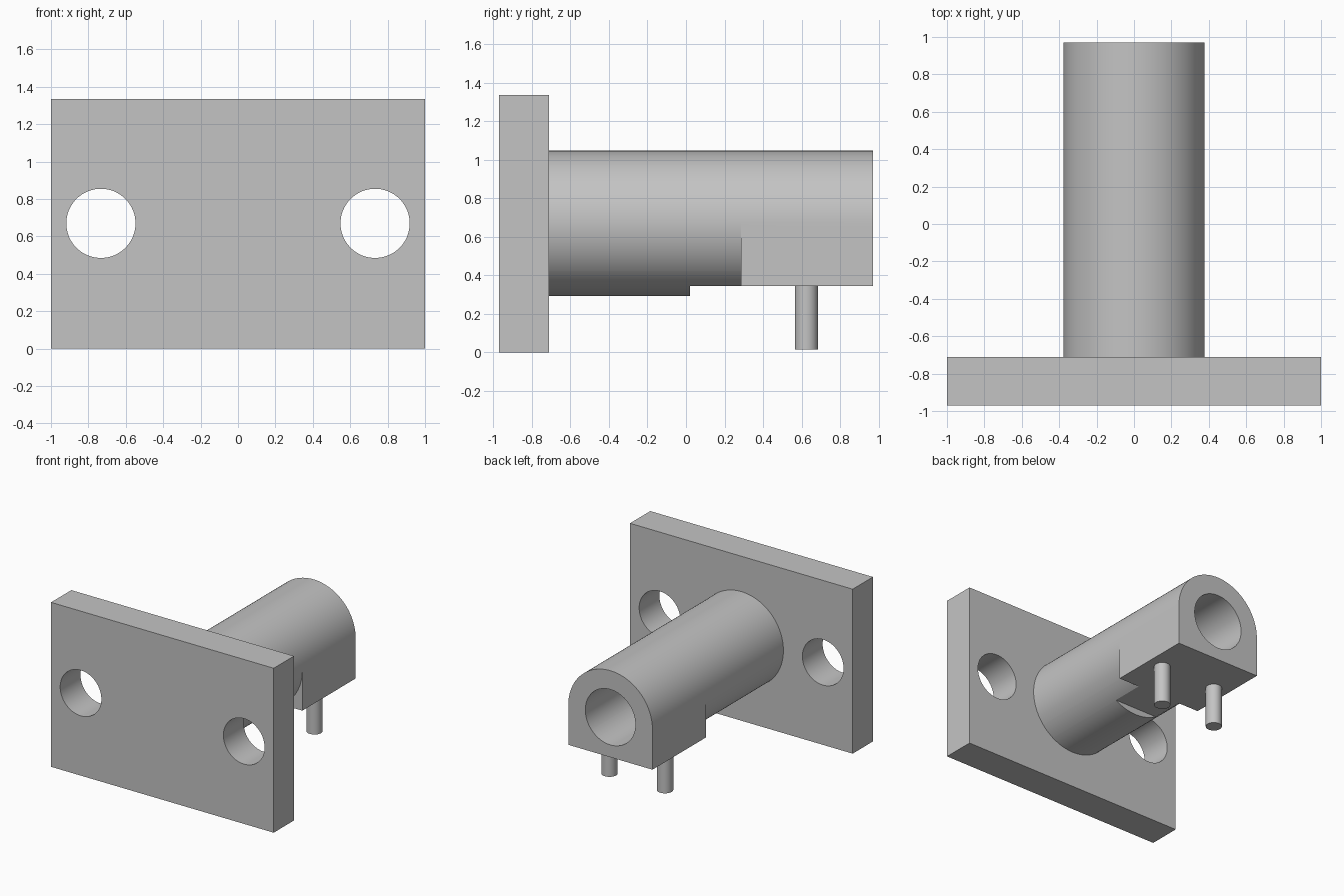
import bpy, bmesh, math
from mathutils import Matrix

cube = bpy.data.objects.get("Cube")
if cube:
    bpy.data.objects.remove(cube, do_unlink=True)

AXIS_Z = 0.67      # height of barrel axis and bolt holes
RADIUS = 0.378     # barrel outside
BORE = 0.225       # barrel inside
FLAT = 0.325       # distance from axis down to the flat underside
BACK, FRONT = 0.97, -0.97
PLATE_BACK = -0.71

grey = bpy.data.materials.new("plain grey")
grey.use_nodes = True
grey.diffuse_color = (0.55, 0.55, 0.55, 1)
grey.node_tree.nodes["Principled BSDF"].inputs["Base Color"].default_value = (0.55, 0.55, 0.55, 1)


def make_object(name, bm):
    bmesh.ops.recalc_face_normals(bm, faces=bm.faces)
    mesh = bpy.data.meshes.new(name)
    bm.to_mesh(mesh)
    bm.free()
    mesh.materials.append(grey)
    obj = bpy.data.objects.new(name, mesh)
    bpy.context.collection.objects.link(obj)
    return obj


def select(obj):
    bpy.ops.object.select_all(action='DESELECT')
    obj.select_set(True)
    bpy.context.view_layer.objects.active = obj


def smooth(obj):
    select(obj)
    bpy.ops.object.shade_smooth_by_angle(angle=math.radians(30))


def add_cylinder(bm, radius, depth, matrix):
    bmesh.ops.create_cone(bm, cap_ends=True, segments=64, radius1=radius,
                          radius2=radius, depth=depth, matrix=matrix)


# Mounting plate with two bolt holes
bm = bmesh.new()
size = Matrix.Diagonal((2, PLATE_BACK - FRONT, 1.335, 1))
bmesh.ops.create_cube(bm, size=1, matrix=Matrix.Translation((0, (FRONT + PLATE_BACK) / 2, 1.335 / 2)) @ size)
plate = make_object("mounting_plate", bm)

bm = bmesh.new()
for side in (-1, 1):
    add_cylinder(bm, 0.185, 1, Matrix.Translation((side * 0.733, -0.84, AXIS_Z)) @ Matrix.Rotation(math.pi / 2, 4, 'X'))
cutter = make_object("bolt_hole_cutter", bm)
cutter.hide_render = True

cut = plate.modifiers.new("bolt holes", 'BOOLEAN')
cut.operation = 'DIFFERENCE'
cut.solver = 'EXACT'
cut.object = cutter
select(plate)
bpy.ops.object.modifier_apply(modifier=cut.name)
bpy.data.objects.remove(cutter, do_unlink=True)
smooth(plate)


# Barrel sections, each giving the distance from the axis at an angle
def round_section(a):
    return RADIUS


def bore_section(a):
    return BORE


def flat_section(a):
    return min(RADIUS, FLAT / -math.sin(a)) if math.sin(a) < -0.01 else RADIUS


def block_section(a):
    if math.sin(a) > -1e-6:
        return RADIUS
    return min(RADIUS / max(abs(math.cos(a)), 1e-6), FLAT / -math.sin(a))


# Angles include the exact corners of the flat and the block
angles = [i * math.tau / 96 for i in range(96)]
for corner in (math.asin(FLAT / RADIUS), math.atan2(FLAT, RADIUS)):
    angles += [math.pi + corner, math.tau - corner]
angles.sort()

# Barrel lofted outside from plate to end, then back down the bore
loft = [(PLATE_BACK, round_section), (0.02, round_section),
        (0.02, flat_section), (0.285, flat_section),
        (0.285, block_section), (BACK, block_section),
        (BACK, bore_section), (PLATE_BACK, bore_section)]
bm = bmesh.new()
rings = [[bm.verts.new((f(a) * math.cos(a), y, AXIS_Z + f(a) * math.sin(a))) for a in angles]
         for y, f in loft]
for k, ring in enumerate(rings):
    after = rings[(k + 1) % len(rings)]
    for i in range(len(angles)):
        j = (i + 1) % len(angles)
        bm.faces.new((ring[i], ring[j], after[j], after[i]))
bmesh.ops.remove_doubles(bm, verts=bm.verts, dist=1e-5)
smooth(make_object("barrel_with_block", bm))

# Pins under the block
for side, name in ((1, "left_pin"), (-1, "right_pin")):
    bm = bmesh.new()
    add_cylinder(bm, 0.06, 0.34, Matrix.Translation((side * 0.25, 0.625, 0.185)))
    smooth(make_object(name, bm))
